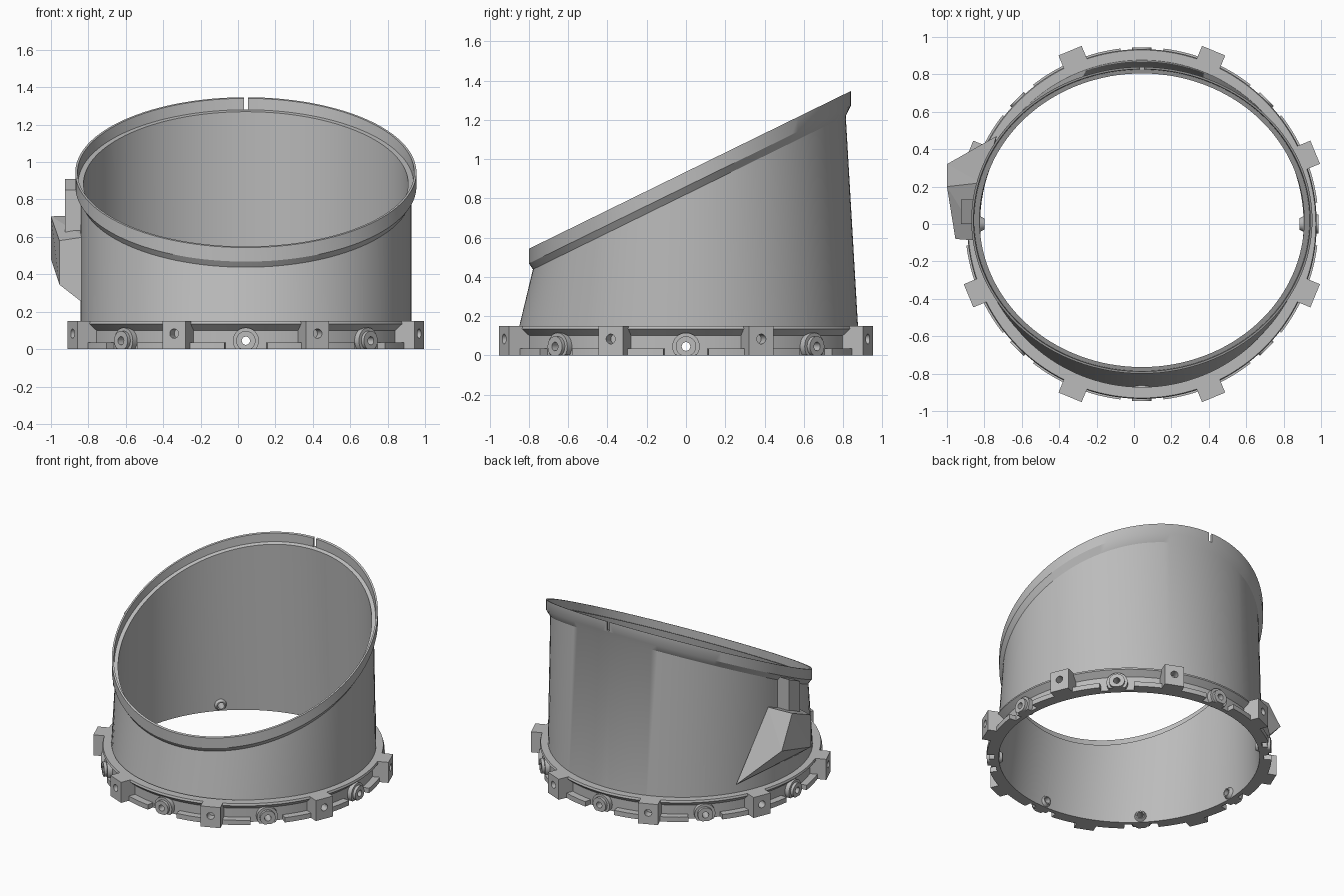
import bpy, bmesh
from math import sin, cos, pi, radians
from mathutils import Vector

CX = 0.042      # axis of the round body
SEG = 128

cube = bpy.data.objects.get("Cube")
if cube:
    bpy.data.objects.remove(cube, do_unlink=True)

grey = bpy.data.materials.new("plain grey")
grey.use_nodes = True
grey.diffuse_color = (0.5, 0.5, 0.5, 1)
grey.node_tree.nodes["Principled BSDF"].inputs["Base Color"].default_value = (0.5, 0.5, 0.5, 1)


def finish(bm, name):
    bmesh.ops.recalc_face_normals(bm, faces=bm.faces)
    me = bpy.data.meshes.new(name)
    bm.to_mesh(me)
    bm.free()
    ob = bpy.data.objects.new(name, me)
    ob.data.materials.append(grey)
    bpy.context.collection.objects.link(ob)
    return ob


def activate(ob):
    bpy.ops.object.select_all(action='DESELECT')
    ob.select_set(True)
    bpy.context.view_layer.objects.active = ob


def smooth(ob):
    activate(ob)
    bpy.ops.object.shade_smooth_by_angle(angle=radians(30))


def cut(ob, cutter):
    mod = ob.modifiers.new("cut", 'BOOLEAN')
    mod.operation = 'DIFFERENCE'
    mod.solver = 'EXACT'
    mod.object = cutter
    activate(ob)
    bpy.ops.object.modifier_apply(modifier=mod.name)


def skin(bm, rings, closed=True):
    """Join equal loops of points with quads, optionally back to the first."""
    loops = [[bm.verts.new(p) for p in ring] for ring in rings]
    n = len(loops[0])
    pairs = list(zip(loops, loops[1:]))
    if closed:
        pairs.append((loops[-1], loops[0]))
    else:
        bm.faces.new(loops[0])
        bm.faces.new(loops[-1])
    for a, b in pairs:
        for i in range(n):
            j = (i + 1) % n
            bm.faces.new((a[i], a[j], b[j], b[i]))


def ellipse(rx, ry, cy, z, slope=0.0):
    pts = []
    for i in range(SEG):
        t = 2 * pi * i / SEG
        y = cy + ry * sin(t)
        pts.append((CX + rx * cos(t), y, z + slope * y))
    return pts


def polar(r, side, z, ang):
    return (CX + r * cos(ang) - side * sin(ang), r * sin(ang) + side * cos(ang), z)


def radial(bm, stations, ang):
    """Solid along a radius: stations are (radius, outline of side/z points)."""
    skin(bm, [[polar(r, s, z, ang) for s, z in outline] for r, outline in stations], False)


def disc(rad, z, n=28):
    # Round outline, flattened where it meets the ground
    return [(rad * cos(2 * pi * i / n), max(0.0, z + rad * sin(2 * pi * i / n))) for i in range(n)]


boss_angles = [k * pi / 4 for k in range(8)]
block_angles = [a + pi / 8 for a in boss_angles]

# Slanted tapering shell with stepped rim
SL = 0.49
wall_low = ellipse(0.885, 0.885, 0, 0)
wall_high = ellipse(0.885, 0.797, 0.017, 0.82, SL)
bm = bmesh.new()
skin(bm, [wall_low, wall_high,
          ellipse(0.912, 0.82, 0.02, 0.86, SL),
          ellipse(0.912, 0.82, 0.02, 0.935, SL),
          ellipse(0.900, 0.808, 0.02, 0.935, SL),
          ellipse(0.897, 0.806, 0.02, 0.875, SL),
          ellipse(0.868, 0.785, 0.02, 0.875, SL),
          ellipse(0.865, 0.865, 0, 0)])
shell = finish(bm, "slanted_shell")

# Flange around the foot, undercut below its top edge
bm = bmesh.new()
skin(bm, [ellipse(r, r, 0, z) for r, z in
          ((0.872, 0.15), (0.93, 0.15), (0.935, 0.135), (0.895, 0.10), (0.895, 0.0), (0.872, 0.0))])
flange = finish(bm, "foot_flange")

# Bottom lip in eight arcs
bm = bmesh.new()
for a in block_angles:
    arc = []
    for i in range(17):
        t = a + radians(-15.5 + 31 * i / 16)
        arc.append([polar(r, 0, z, t) for r, z in ((0.885, 0), (0.945, 0), (0.945, 0.035), (0.885, 0.035))])
    skin(bm, arc, False)
lip = finish(bm, "bottom_lip")

# Square blocks on the foot
bm = bmesh.new()
for a in block_angles:
    square = [(-0.067, 0), (0.067, 0), (0.067, 0.15), (-0.067, 0.15)]
    radial(bm, [(0.885, square), (1.003, square)], a)
blocks = finish(bm, "foot_blocks")

# Round screw bosses, outside and inside the wall
bm = bmesh.new()
for a in boss_angles:
    radial(bm, [(0.88, disc(0.07, 0.045)), (0.925, disc(0.07, 0.045)),
                (0.925, disc(0.052, 0.045)), (0.945, disc(0.052, 0.045))], a)
    radial(bm, [(0.872, disc(0.045, 0.045)), (0.842, disc(0.03, 0.045))], a)
bosses = finish(bm, "screw_bosses")

# Hole cutters: through the bosses, blind in the blocks
bm = bmesh.new()
for a in boss_angles:
    radial(bm, [(0.8, disc(0.022, 0.045)), (1.1, disc(0.022, 0.045))], a)
through = finish(bm, "through_cutter")
bm = bmesh.new()
for a in block_angles:
    radial(bm, [(0.94, disc(0.025, 0.083)), (1.1, disc(0.025, 0.083))], a)
blind = finish(bm, "blind_cutter")

# Notch cutter at the high side of the rim
bm = bmesh.new()
radial(bm, [(0.80, [(-0.011, 1.28), (0.011, 1.28), (0.011, 1.4), (-0.011, 1.4)]),
            (0.90, [(-0.011, 1.28), (0.011, 1.28), (0.011, 1.4), (-0.011, 1.4)])], pi / 2)
notch = finish(bm, "notch_cutter")

# Solid core used to fit side housings to the wall
bm = bmesh.new()
skin(bm, [ellipse(0.878, 0.878, 0, -0.01), ellipse(0.878, 0.79, 0.017, 0.87, SL)], False)
core = finish(bm, "core_cutter")


def hull(name, points):
    bm = bmesh.new()
    for p in points:
        bm.verts.new(p)
    bmesh.ops.convex_hull(bm, input=bm.verts)
    bmesh.ops.dissolve_limit(bm, angle_limit=radians(2), verts=bm.verts, edges=bm.edges)
    return finish(bm, name)


# Faceted side housing, tapering down onto the wall
housing = hull("side_housing", [
    (-1.0, 0.20, 0.71), (-0.955, -0.08, 0.58), (-0.955, -0.08, 0.345), (-1.0, 0.32, 0.48),
    (-0.82, 0.22, 0.715), (-0.82, -0.09, 0.60), (-0.82, -0.09, 0.24), (-0.735, 0.47, 0.22)])

# Small upright latch between housing and rim
latch = hull("side_latch", [(x, y, z) for x in (-0.925, -0.82)
                            for y, z in ((0.0, 0.60), (0.13, 0.60), (0.0, 0.85), (0.13, 0.91))])

for ob in (shell, flange, bosses):
    cut(ob, through)
cut(blocks, blind)
cut(shell, notch)
for ob in (housing, latch):
    cut(ob, core)
for cutter in (through, blind, notch, core):
    bpy.data.objects.remove(cutter, do_unlink=True)
for ob in (shell, flange, lip, bosses, blocks):
    smooth(ob)
